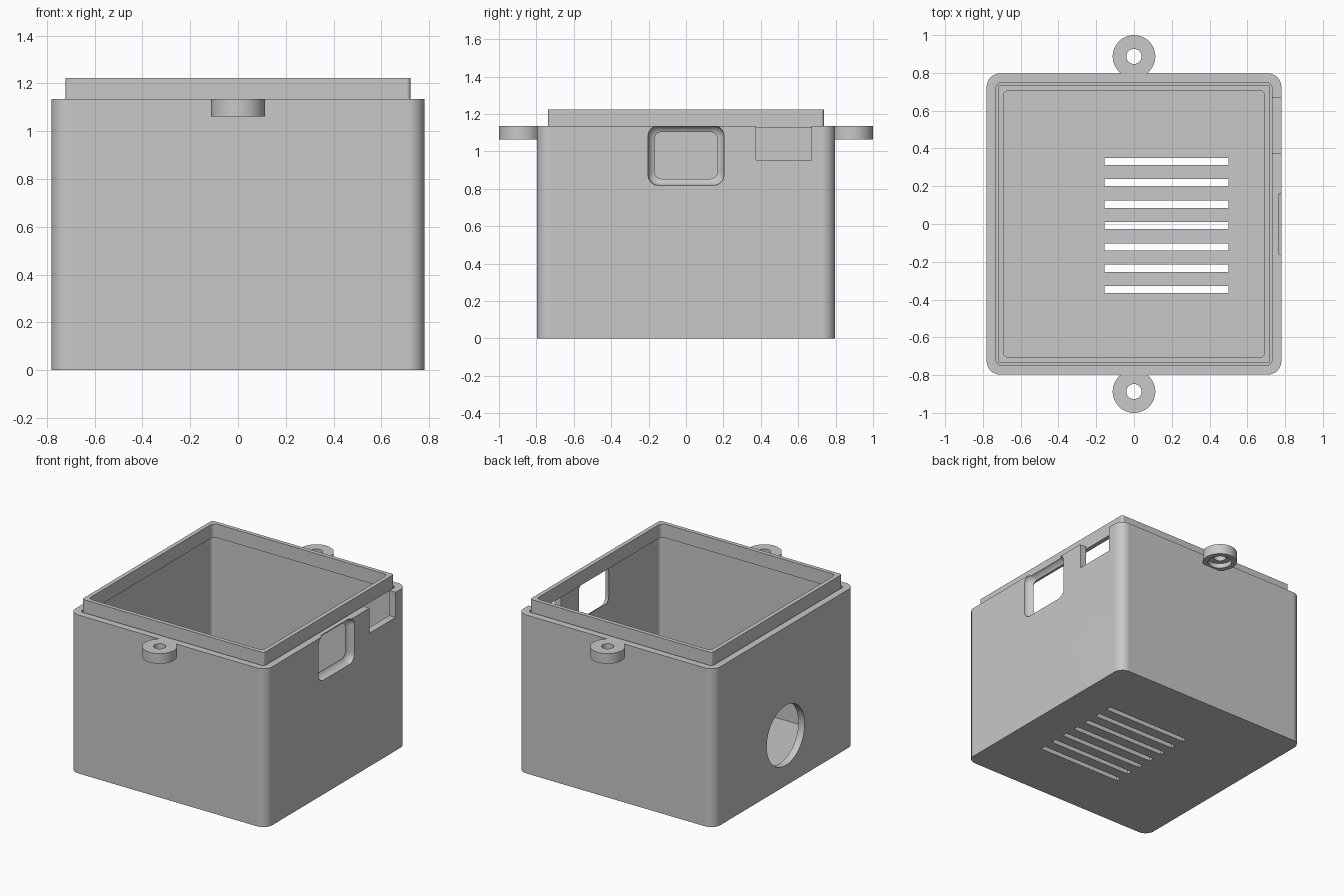
import bpy
import bmesh
from math import pi, sin, cos, acos, radians
from mathutils import Matrix

if "Cube" in bpy.data.objects:
    bpy.data.objects.remove(bpy.data.objects["Cube"], do_unlink=True)

grey = bpy.data.materials.new("plain grey plastic")
grey.use_nodes = True
colour = (0.58, 0.58, 0.58, 1)
grey.diffuse_color = colour
grey.node_tree.nodes["Principled BSDF"].inputs["Base Color"].default_value = colour


def rounded_rect(hw, hh, r, n=8):
    """Counter-clockwise outline of a rectangle with round corners."""
    pts = []
    for i, (sx, sy) in enumerate([(1, 1), (-1, 1), (-1, -1), (1, -1)]):
        for k in range(n + 1):
            a = pi / 2 * (i + k / n)
            pts.append((sx * (hw - r) + r * cos(a), sy * (hh - r) + r * sin(a)))
    return pts


def circle(r, n=48):
    return [(r * cos(2 * pi * k / n), r * sin(2 * pi * k / n)) for k in range(n)]


def loft(name, rings, place=Matrix()):
    """Closed solid through (outline, height) rings of equal point count."""
    bm = bmesh.new()
    loops = [[bm.verts.new((x, y, z)) for x, y in pts] for pts, z in rings]
    n = len(loops[0])
    for lo, hi in zip(loops, loops[1:]):
        for i in range(n):
            j = (i + 1) % n
            bm.faces.new((lo[i], lo[j], hi[j], hi[i]))
    bm.faces.new(loops[0][::-1])
    bm.faces.new(loops[-1])
    bm.transform(place)
    bmesh.ops.recalc_face_normals(bm, faces=bm.faces)
    mesh = bpy.data.meshes.new(name)
    bm.to_mesh(mesh)
    bm.free()
    mesh.materials.append(grey)
    obj = bpy.data.objects.new(name, mesh)
    bpy.context.collection.objects.link(obj)
    return obj


def prism(name, pts, z0, z1, place=Matrix()):
    return loft(name, [(pts, z0), (pts, z1)], place)


def block(name, x0, x1, y0, y1, z0, z1):
    hw, hh = (x1 - x0) / 2, (y1 - y0) / 2
    pts = [(hw, hh), (-hw, hh), (-hw, -hh), (hw, -hh)]
    return prism(name, pts, z0, z1, Matrix.Translation((x0 + hw, y0 + hh, 0)))


def combine(target, other, operation):
    """Apply a boolean and discard the helper."""
    other.hide_render = True
    mod = target.modifiers.new(operation.lower(), 'BOOLEAN')
    mod.operation = operation
    mod.solver = 'EXACT'
    mod.object = other
    bpy.context.view_layer.objects.active = target
    bpy.ops.object.modifier_apply(modifier=mod.name)
    bpy.data.objects.remove(other, do_unlink=True)


HX, HY, RIM, TOP = 0.78, 0.797, 1.135, 1.223
WALL = 0.05
case = prism("open_box_case", rounded_rect(HX, HY, 0.07), 0, RIM)

# Mounting lugs on the front and back rims
for s in (-1, 1):
    lug = prism("lug", circle(0.113), 1.062, RIM, Matrix.Translation((0, s * 0.887, 0)))
    combine(case, lug, 'UNION')

# Thin-walled main cavity
cavity = prism("cavity", rounded_rect(HX - WALL, HY - WALL, 0.025), WALL, 1.4)
combine(case, cavity, 'DIFFERENCE')

# Lug screw holes with round pockets underneath
for s in (-1, 1):
    at = Matrix.Translation((0, s * 0.887, 0))
    combine(case, prism("screw_hole", circle(0.04, 32), 1, 1.3, at), 'DIFFERENCE')
    combine(case, prism("screw_pocket", circle(0.078), 1.0, 1.095, at), 'DIFFERENCE')

# Right-hand notch below the lip
combine(case, block("notch", 0.6, 0.9, 0.375, 0.67, 0.955, 1.3), 'DIFFERENCE')

# Right-hand window: crisp outside, curving inwards; local z points along +x
face_x = Matrix(((0, 0, 1, 0), (1, 0, 0, 0), (0, 1, 0, 0.978), (0, 0, 0, 1)))
STEPS, R = 6, WALL
rings = []
for k in range(STEPS, -1, -1):
    a = acos(0.3) * k / STEPS
    g = R * (1 - cos(a))
    rings.append((rounded_rect(0.203 - g, 0.16 - g, 0.055 - g / 2), HX - R * sin(a)))
rings = [(rings[0][0], 0.6)] + rings + [(rings[-1][0], 0.9)]
combine(case, loft("window", rings, face_x), 'DIFFERENCE')

# Round cable opening on the left-hand wall
hole_at = Matrix.Translation((-HX, -0.015, 0.36)) @ Matrix.Rotation(pi / 2, 4, 'Y')
combine(case, prism("cable_hole", circle(0.215, 64), -0.2, 0.2, hole_at), 'DIFFERENCE')

# Floor vents
for i in range(-3, 4):
    y = -0.008 + 0.113 * i
    combine(case, block("vent", -0.157, 0.5, y - 0.019, y + 0.019, -0.1, 0.2), 'DIFFERENCE')

# Raised lip that locates a lid, set just inside the walls
lip = prism("rim_lip", rounded_rect(0.721, 0.737, 0.015), RIM - 0.01, TOP)
combine(lip, prism("lip_opening", rounded_rect(0.691, 0.708, 0.03), 1, 1.4), 'DIFFERENCE')

for obj in (case, lip):
    bpy.ops.object.select_all(action='DESELECT')
    obj.select_set(True)
    bpy.context.view_layer.objects.active = obj
    bpy.ops.object.shade_smooth_by_angle(angle=radians(30))
    weighted = obj.modifiers.new("even_shading", 'WEIGHTED_NORMAL')
    weighted.keep_sharp = True
